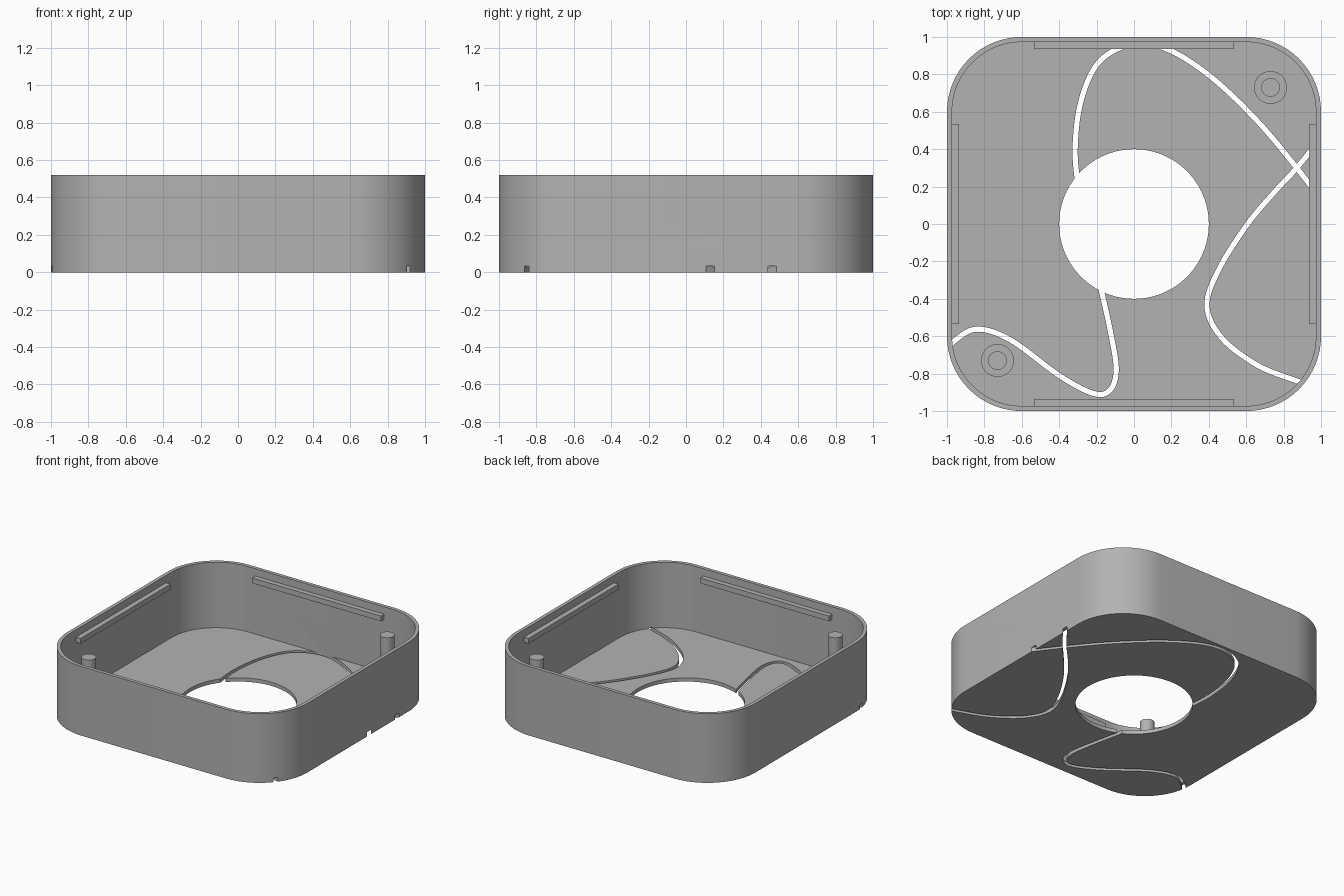
import bpy, bmesh
from math import cos, sin, pi, radians
from mathutils import Vector

if "Cube" in bpy.data.objects:
    bpy.data.objects.remove(bpy.data.objects["Cube"])

HEIGHT, WALL, FLOOR = 0.52, 0.027, 0.028

grey = bpy.data.materials.new("plain grey")
grey.use_nodes = True
grey.diffuse_color = (0.45, 0.45, 0.45, 1)
grey.node_tree.nodes["Principled BSDF"].inputs["Base Color"].default_value = (0.45, 0.45, 0.45, 1)


def prism(name, outline, z0, z1):
    """Closed solid from a flat outline."""
    bm = bmesh.new()
    base = bm.faces.new([bm.verts.new((x, y, z0)) for x, y in outline])
    top = bmesh.ops.extrude_face_region(bm, geom=[base])["geom"]
    verts = [v for v in top if isinstance(v, bmesh.types.BMVert)]
    bmesh.ops.translate(bm, verts=verts, vec=(0, 0, z1 - z0))
    bmesh.ops.recalc_face_normals(bm, faces=bm.faces)
    mesh = bpy.data.meshes.new(name)
    bm.to_mesh(mesh)
    bm.free()
    mesh.materials.append(grey)
    obj = bpy.data.objects.new(name, mesh)
    bpy.context.collection.objects.link(obj)
    return obj


def circle(r, n=48, cx=0, cy=0):
    return [(cx + r * cos(2 * pi * i / n), cy + r * sin(2 * pi * i / n)) for i in range(n)]


def rounded_square(half, radius, steps=16):
    pts = []
    for k, (sx, sy) in enumerate([(1, 1), (-1, 1), (-1, -1), (1, -1)]):
        for i in range(steps + 1):
            a = pi / 2 * (k + i / steps)
            pts.append((sx * (half - radius) + radius * cos(a), sy * (half - radius) + radius * sin(a)))
    return pts


def ribbon(points, width, steps=8):
    """Outline of a constant-width strip along a smooth path."""
    p = [Vector(q) for q in points]
    p = [2 * p[0] - p[1]] + p + [2 * p[-1] - p[-2]]
    path = []
    for a, b, c, d in zip(p, p[1:], p[2:], p[3:]):
        for i in range(steps):
            t = i / steps
            path.append(0.5 * (2 * b + (c - a) * t + (2 * a - 5 * b + 4 * c - d) * t**2
                               + (3 * b - a - 3 * c + d) * t**3))
    path.append(p[-2])
    left, right = [], []
    for i, q in enumerate(path):
        d = (path[min(i + 1, len(path) - 1)] - path[max(i - 1, 0)]).normalized()
        n = Vector((-d.y, d.x)) * width / 2
        left.append(q + n)
        right.append(q - n)
    return [tuple(q) for q in left + right[::-1]]


def cut(obj, cutter):
    mod = obj.modifiers.new("cut", "BOOLEAN")
    mod.operation, mod.solver, mod.object = "DIFFERENCE", "EXACT", cutter
    bpy.context.view_layer.objects.active = obj
    bpy.ops.object.modifier_apply(modifier=mod.name)
    bpy.data.objects.remove(cutter)


def smooth(obj):
    bpy.ops.object.select_all(action="DESELECT")
    obj.select_set(True)
    bpy.context.view_layer.objects.active = obj
    bpy.ops.object.shade_smooth_by_angle(angle=radians(30))


# Open tray with a round hole in the floor
tray = prism("tray", rounded_square(1, 0.4), 0, HEIGHT)
cut(tray, prism("cavity_cutter", rounded_square(1 - WALL, 0.4 - WALL), FLOOR, 1))
cut(tray, prism("hole_cutter", circle(0.4, 96), -0.1, 0.1))

# Winding slots through the floor and the foot of the wall
slots = [
    [(-0.30, 0.2), (-0.315, 0.4), (-0.29, 0.63), (-0.22, 0.82), (-0.12, 0.92), (0.03, 0.965),
     (0.2, 0.925), (0.42, 0.78), (0.66, 0.55), (0.87, 0.3), (1.03, 0.09)],
    [(1.04, 0.51), (0.87, 0.3), (0.75, 0.17), (0.6, -0.01), (0.45, -0.25), (0.39, -0.44),
     (0.47, -0.61), (0.66, -0.755), (0.86, -0.835), (0.97, -0.87)],
    [(-0.18, -0.33), (-0.125, -0.58), (-0.095, -0.78), (-0.13, -0.89), (-0.22, -0.905),
     (-0.4, -0.81), (-0.66, -0.62), (-0.84, -0.562), (-0.96, -0.625), (-1.04, -0.71)],
]
for path in slots:
    cut(tray, prism("slot_cutter", ribbon(path, 0.028), -0.05, 0.033))
smooth(tray)

# Snap rails on the inside of the four walls
for name, dx, dy in [("left", 1, 0), ("right", -1, 0), ("back", 0, 1), ("front", 0, -1)]:
    box = [(0.935, -0.535), (0.98, -0.535), (0.98, 0.535), (0.935, 0.535)]
    prism(name + "_rail", [(u * dx - v * dy, u * dy + v * dx) for u, v in box], 0.425, 0.465)

# Stepped locating posts in two opposite corners
for name, s in [("back_left", 0.73), ("front_right", -0.73)]:
    smooth(prism(name + "_post_base", circle(0.088, 32, s, s), FLOOR - 0.01, 0.16))
    smooth(prism(name + "_post_pin", circle(0.05, 32, s, s), 0.15, 0.455))
